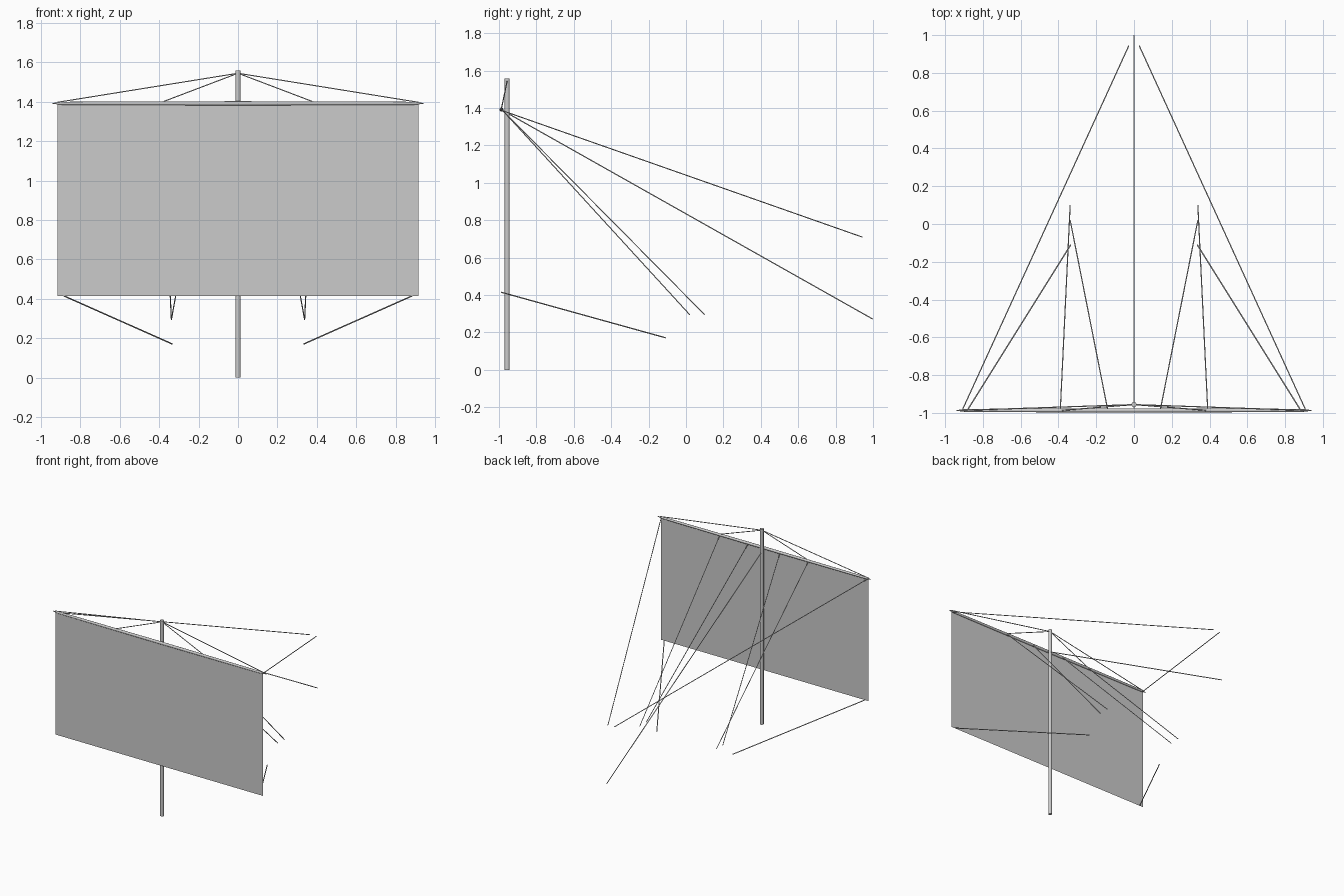
import bpy, bmesh, math
from mathutils import Vector

if "Cube" in bpy.data.objects:
    bpy.data.objects.remove(bpy.data.objects["Cube"])

grey = bpy.data.materials.new("light_grey")
grey.diffuse_color = (0.6, 0.6, 0.6, 1)
grey.use_nodes = True
grey.node_tree.nodes["Principled BSDF"].inputs["Base Color"].default_value = grey.diffuse_color


def finish(name, bm):
    mesh = bpy.data.meshes.new(name)
    bm.to_mesh(mesh)
    bm.free()
    mesh.materials.append(grey)
    ob = bpy.data.objects.new(name, mesh)
    bpy.context.collection.objects.link(ob)
    return ob


def spar(name, a, b, profile, sides=8, smooth=False):
    """Round bar from a to b; profile lists (fraction along, radius)."""
    a, b = Vector(a), Vector(b)
    rot = (b - a).to_track_quat('Z', 'Y')
    bm = bmesh.new()
    rings = []
    for t, r in profile:
        c = a.lerp(b, t)
        rings.append([bm.verts.new(c + rot @ Vector((
            r * math.cos(2 * math.pi * i / sides),
            r * math.sin(2 * math.pi * i / sides), 0))) for i in range(sides)])
    for lo, hi in zip(rings, rings[1:]):
        for i in range(sides):
            j = (i + 1) % sides
            f = bm.faces.new((lo[i], lo[j], hi[j], hi[i]))
            f.smooth = smooth
    bm.faces.new(rings[0][::-1])
    bm.faces.new(rings[-1])
    return finish(name, bm)


def rope(name, a, b, r=0.003):
    spar(name, a, b, [(0, r), (1, r)], 6)


YARD_Y, YARD_Z = -0.987, 1.392

# Mast
spar("mast", (0, -0.956, 0), (0, -0.956, 1.558),
     [(0, 0.0135), (1, 0.0135)], 16, True)

# Yard with tapered tips
spar("yard", (-0.94, YARD_Y, YARD_Z), (0.94, YARD_Y, YARD_Z),
     [(0, 0.002), (0.025, 0.008), (0.1, 0.009), (0.5, 0.011),
      (0.9, 0.009), (0.975, 0.008), (1, 0.002)], 12, True)

# Sail sheet
bm = bmesh.new()
bm.faces.new([bm.verts.new((x, YARD_Y - 0.003, z)) for x, z in
              ((-0.915, 0.415), (0.915, 0.415), (0.915, 1.39), (-0.915, 1.39))])
finish("sail", bm)

# Central stay running aft
rope("centre_stay", (0, -0.98, 1.387), (0, 0.998, 0.272), 0.0035)

# Paired rigging
for side, s in (("left", -1), ("right", 1)):
    top = (0, -0.956, 1.545)
    rope(f"outer_lift_{side}", top, (s * 0.92, YARD_Y, 1.397))
    rope(f"inner_lift_{side}", top, (s * 0.39, YARD_Y, 1.397))
    rope(f"brace_{side}", (s * 0.91, YARD_Y, 1.388), (s * 0.028, 0.943, 0.71))
    rope(f"outer_backstay_{side}", (s * 0.39, -0.98, 1.387), (s * 0.338, 0.1, 0.295))
    rope(f"inner_backstay_{side}", (s * 0.14, -0.98, 1.387), (s * 0.338, 0.02, 0.295))
    rope(f"sheet_{side}", (s * 0.883, YARD_Y, 0.415), (s * 0.335, -0.11, 0.172), 0.0035)
